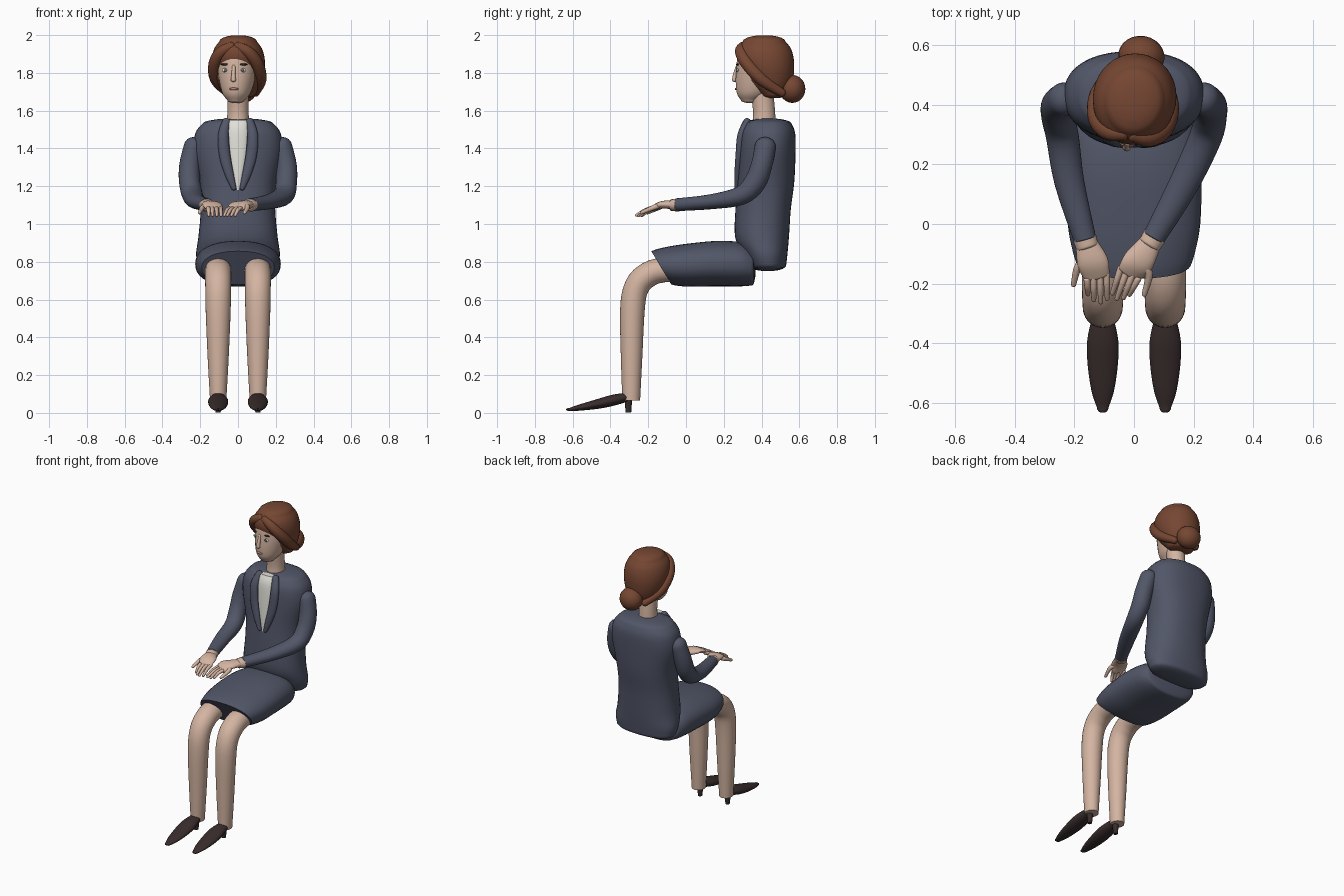
import bpy, bmesh, math
from mathutils import Vector, Matrix

if "Cube" in bpy.data.objects:
    bpy.data.objects.remove(bpy.data.objects["Cube"])

X, Y, Z = Vector((1, 0, 0)), Vector((0, 1, 0)), Vector((0, 0, 1))


def material(name, *rgb):
    m = bpy.data.materials.new(name)
    m.use_nodes = True
    m.diffuse_color = (*rgb, 1)
    m.node_tree.nodes["Principled BSDF"].inputs["Base Color"].default_value = (*rgb, 1)
    return m


SKIN = material("skin", .66, .46, .36)
SUIT = material("suit_blue", .083, .094, .138)
HAIR = material("hair_brown", .18, .062, .032)
SHOE = material("shoe_brown", .04, .025, .025)
SHIRT = material("shirt_white", .75, .74, .68)
BROW = material("brow_dark", .04, .018, .012)
EYE = material("eye_white", .72, .72, .68)
IRIS = material("iris_grey", .12, .15, .15)
LIPS = material("lips", .45, .22, .17)

# Head is turned slightly to its right
TURN = (Matrix.Translation((0, .41, 0)) @ Matrix.Rotation(-.16, 4, 'Z')
        @ Matrix.Translation((0, -.41, 0)))


def finish(name, bm, mat, turn=False):
    bmesh.ops.recalc_face_normals(bm, faces=bm.faces)
    if turn:
        bm.transform(TURN)
    mesh = bpy.data.meshes.new(name)
    bm.to_mesh(mesh)
    bm.free()
    mesh.materials.append(mat)
    ob = bpy.data.objects.new(name, mesh)
    bpy.context.collection.objects.link(ob)
    bpy.ops.object.select_all(action='DESELECT')
    ob.select_set(True)
    bpy.context.view_layer.objects.active = ob
    bpy.ops.object.shade_smooth_by_angle(angle=math.radians(45))
    return ob


def spline(pts, steps):
    """Catmull-Rom through stations of (x, y, z, radius_u, radius_v)."""
    out = []
    for i in range(len(pts) - 1):
        a, b, c, d = (pts[max(0, min(len(pts) - 1, i + k))] for k in (-1, 0, 1, 2))
        for s in range(steps):
            t = s / steps
            out.append([q + .5 * t * (r - p + t * (2 * p - 5 * q + 4 * r - w
                        + t * (3 * (q - r) + w - p))) for p, q, r, w in zip(a, b, c, d)])
    return out + [list(pts[-1])]


def loft(name, mat, stations, dome=(0, 0), axis=None, ref=X, power=2, n=28, steps=4, turn=False):
    """Skin superellipse rings along a path; dome gives the end cap lengths."""
    pts = spline(stations, steps)
    pos = [Vector(p[:3]) for p in pts]
    rings = []
    for i, p in enumerate(pts):
        t = axis or (pos[min(i + 1, len(pos) - 1)] - pos[max(i - 1, 0)]).normalized()
        rings.append((pos[i], t, p[3], p[4]))
    angles = [k * math.pi / 10 for k in range(1, 5)]
    for end, length in ((0, -dome[0]), (-1, dome[1])):
        if length:
            o, t, a, b = rings[end]
            extra = [(o + t * length * math.sin(g), t, a * math.cos(g), b * math.cos(g)) for g in angles]
            rings = extra[::-1] + rings if end == 0 else rings + extra
    bm = bmesh.new()
    loops = []
    for o, t, a, b in rings:
        u = (ref - t * ref.dot(t)).normalized()
        v = t.cross(u)
        loop = []
        for k in range(n):
            c, s = math.cos(math.tau * k / n), math.sin(math.tau * k / n)
            loop.append(bm.verts.new(o + u * math.copysign(a * abs(c) ** (2 / power), c)
                                     + v * math.copysign(b * abs(s) ** (2 / power), s)))
        loops.append(loop)
    for p, q in zip(loops, loops[1:]):
        for k in range(n):
            bm.faces.new((p[k], p[k - 1], q[k - 1], q[k]))
    bm.faces.new(loops[0])
    bm.faces.new(loops[-1][::-1])
    return finish(name, bm, mat, turn)


def blob(name, mat, centre, radii, turn=True, seg=24):
    bm = bmesh.new()
    bmesh.ops.create_uvsphere(bm, u_segments=seg, v_segments=seg // 2, radius=1)
    bm.transform(Matrix.Translation(centre) @ Matrix.Diagonal((*radii, 1)))
    return finish(name, bm, mat, turn)


def upright(rows):
    """Rows of (z, front, back, half_width) become vertical stations."""
    return [(0, (f + b) / 2, z, w, (b - f) / 2) for z, f, b, w in rows]


# Jacket body
loft("jacket", SUIT, upright([
    (.78, .335, .53, .21), (.84, .305, .537, .222), (.93, .26, .545, .21),
    (1.08, .262, .555, .197), (1.22, .272, .573, .203), (1.38, .28, .58, .235),
    (1.48, .29, .578, .226), (1.53, .312, .56, .19)]),
    dome=(.03, .03), axis=Z, power=2.3, n=40)

# Skirt, with its front hem slanting back underneath
skirt = loft("skirt", SUIT, [
    (0, .35, .775, .19, .1), (0, .29, .787, .215, .117), (0, .15, .79, .226, .12),
    (0, 0, .78, .223, .112), (0, -.1, .772, .207, .1), (0, -.15, .768, .192, .088)],
    dome=(.02, 0), axis=-Y, power=2.25, n=40)
for v in skirt.data.vertices:
    v.co.y += (.8 - v.co.z) * .6 * max(0, min(1, (.1 - v.co.y) / .25))

# Shirt panel and lapels
loft("shirt", SHIRT, [(0, .325, 1.55, .055, .02), (0, .305, 1.5, .055, .022),
                      (0, .29, 1.4, .048, .016), (0, .283, 1.28, .03, .014),
                      (0, .275, 1.18, .008, .008)], axis=Z, n=20)

for side, word in ((1, "left"), (-1, "right")):
    loft(word + "_lapel", SUIT, [
        (side * .06, .325, 1.545, .022, .018), (side * .078, .292, 1.47, .028, .02),
        (side * .07, .28, 1.36, .029, .018), (side * .045, .272, 1.26, .023, .016),
        (side * .022, .268, 1.19, .013, .012)], dome=(.015, .012), n=16)

    # Leg, shoe and heel
    x = side * .105
    loft(word + "_leg", SKIN, [
        (x, .1, .765, .068, .068), (x, -.12, .757, .07, .066), (x, -.215, .722, .07, .067),
        (x, -.266, .655, .068, .066), (x, -.284, .54, .066, .065), (x, -.288, .3, .056, .057),
        (x, -.29, .065, .043, .047)])
    loft(word + "_shoe", SHOE, [
        (x, -.31, .083, .035, .024), (x, -.39, .066, .052, .03), (x, -.47, .047, .051, .026),
        (x, -.56, .029, .038, .017), (x, -.615, .018, .02, .009)],
        dome=(.02, .02), axis=-Y)
    loft(word + "_heel", SHOE, [(x, -.305, .075, .022, .02), (x, -.305, .002, .013, .015)], n=16)


def arm(word, side, elbow, wrist, palm, knuckle, tips, thumb):
    loft(word + "_sleeve", SUIT, [
        (side * .235, .42, 1.41, .052, .056), (side * .255, .4, 1.31, .056, .056),
        (side * .256, .365, 1.22, .056, .058), (side * .24, .29, 1.15, .055, .05),
        (*elbow, 1.118, .05, .039), (*wrist, 1.102, .038, .034)],
        dome=(.05, .005))
    w, p, k = (Vector((*q, z)) for q, z in ((wrist, 1.1), (palm, 1.102), (knuckle, 1.085)))
    d = (p - w).normalized()
    loft(word + "_wrist", SKIN, [(*(w - d * .005), .04, .034), (*(w + d * .028), .038, .031)],
         dome=(.005, .01), n=20)
    loft(word + "_palm", SKIN, [(*w, .032, .024), (*p, .052, .02), (*k, .044, .013)],
         dome=(0, .012), n=20)
    # Fingers fan out from the knuckles
    across = Vector((-d.y, d.x, 0))
    for i, tip in enumerate(tips):
        base = k + across * (i - 1.5) * .023
        end = Vector((*tip, 1.046))
        mid = base.lerp(end, .5) + Z * .008
        loft(f"{word}_finger_{i + 1}", SKIN, [(*base, .0115, .011), (*mid, .0105, .01), (*end, .008, .008)],
             dome=(.005, .008), n=10)
    a, b = thumb
    loft(word + "_thumb", SKIN, [(*p, .018, .016), (*a, 1.09, .014, .014), (*b, 1.06, .009, .009)],
         dome=(0, .009), n=12)


arm("right", -1, (-.217, .14), (-.165, -.05), (-.14, -.125), (-.125, -.175),
    [(-.155, -.235), (-.135, -.255), (-.112, -.262), (-.09, -.25)],
    ((-.185, -.14), (-.203, -.203)))
arm("left", 1, (.165, .13), (.067, -.045), (.016, -.125), (-.015, -.165),
    [(-.072, -.232), (-.057, -.25), (-.035, -.248), (-.015, -.237)],
    ((.05, -.165), (.035, -.235)))

# Neck and head
loft("neck", SKIN, [(0, .413, 1.53, .06, .062), (0, .413, 1.6, .056, .058), (0, .4, 1.72, .058, .06)])
loft("head", SKIN, upright([
    (1.655, .29, .39, .045), (1.69, .269, .44, .073), (1.75, .262, .48, .092),
    (1.82, .265, .5, .103), (1.89, .274, .5, .1), (1.95, .31, .48, .07)]),
    dome=(.015, .02), axis=Z, turn=True)

# Hair cap, side rolls and bun
loft("hair_cap", HAIR, upright([
    (1.685, .4, .53, .085), (1.75, .325, .563, .118), (1.82, .293, .573, .137),
    (1.88, .268, .57, .139), (1.93, .272, .555, .125), (1.965, .3, .528, .1)]),
    dome=(.02, .035), axis=Z, n=36, turn=True)
for side, word in ((1, "left"), (-1, "right")):
    loft(word + "_hair_roll", HAIR, [
        (side * .015, .3, 1.94, .024, .024), (side * .07, .3, 1.912, .031, .031),
        (side * .112, .34, 1.85, .034, .034), (side * .119, .42, 1.765, .032, .032),
        (side * .075, .52, 1.695, .022, .022)],
        dome=(.02, .02), ref=Y, n=18, turn=True)
blob("hair_bun", HAIR, (0, .565, 1.715), (.078, .069, .074))

# Face details
for side, word in ((1, "left"), (-1, "right")):
    blob(word + "_eye", EYE, (side * .047, .279, 1.814), (.018, .007, .011), seg=16)
    blob(word + "_iris", IRIS, (side * .046, .273, 1.814), (.008, .004, .009), seg=12)
    blob(word + "_brow", BROW, (side * .047, .28, 1.845), (.026, .008, .006), seg=16)
loft("nose", SKIN, [(0, .27, 1.835, .009, .008), (0, .258, 1.79, .011, .011),
                    (0, .254, 1.762, .014, .012)], dome=(.008, .01), n=14, turn=True)
blob("mouth", LIPS, (0, .266, 1.715), (.027, .009, .007), seg=16)
